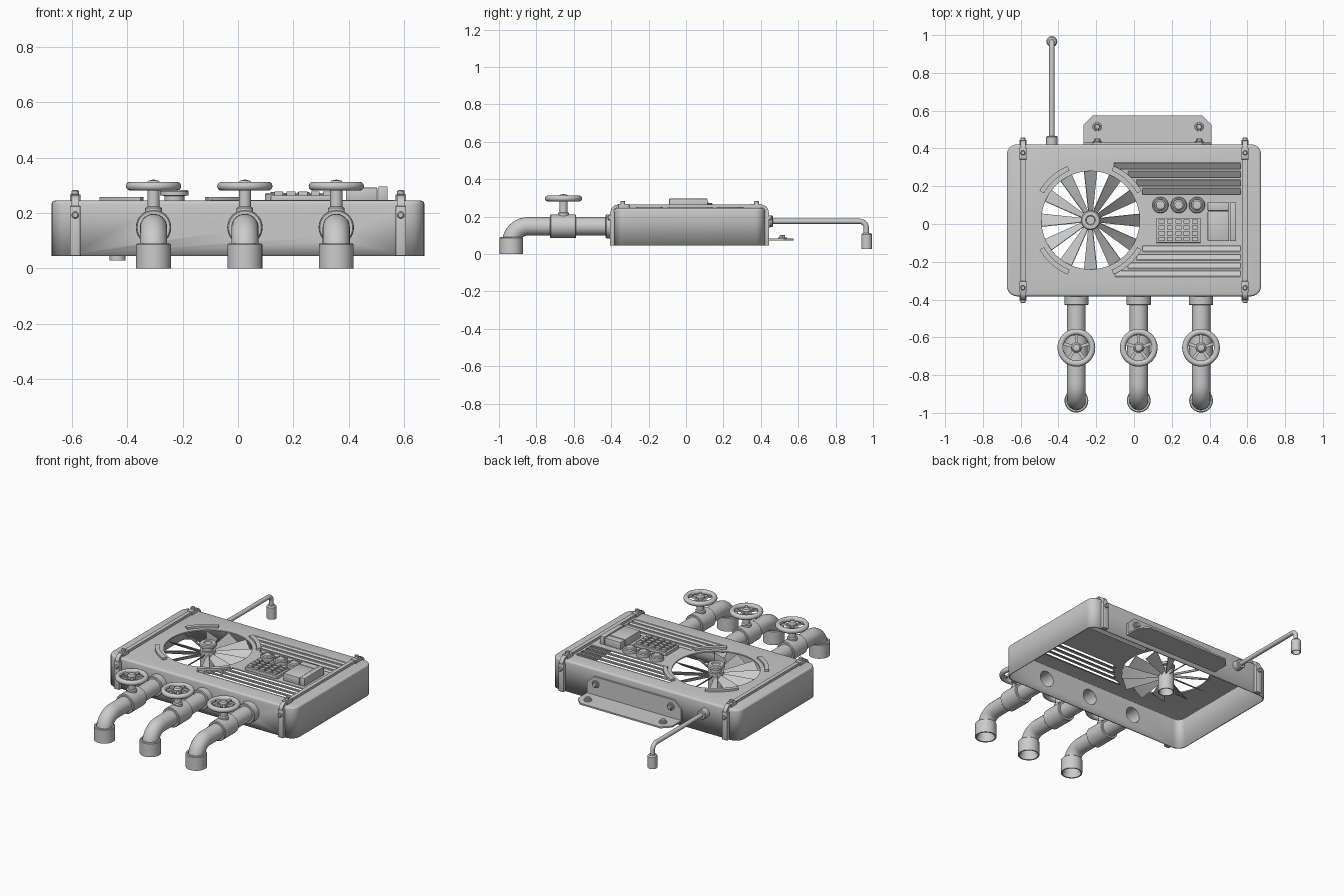
import bpy, bmesh, math
from mathutils import Vector, Matrix
from math import sin, cos, pi, radians, sqrt

if "Cube" in bpy.data.objects:
    bpy.data.objects.remove(bpy.data.objects["Cube"])


def finish(name, bm, smooth=True):
    bmesh.ops.recalc_face_normals(bm, faces=bm.faces[:])
    me = bpy.data.meshes.new(name)
    bm.to_mesh(me)
    bm.free()
    ob = bpy.data.objects.new(name, me)
    bpy.context.collection.objects.link(ob)
    if smooth:
        bpy.ops.object.select_all(action='DESELECT')
        bpy.context.view_layer.objects.active = ob
        ob.select_set(True)
        bpy.ops.object.shade_smooth_by_angle(angle=radians(35))
    return ob


def add_box(bm, lo, hi, rot=None):
    lo, hi = Vector(lo), Vector(hi)
    m = Matrix.Translation((lo + hi) / 2) @ (rot or Matrix()) @ Matrix.Diagonal((*(hi - lo), 1))
    return bmesh.ops.create_cube(bm, size=1, matrix=m)['verts']


def box(name, lo, hi, bevel=0):
    bm = bmesh.new()
    add_box(bm, lo, hi)
    if bevel:
        bmesh.ops.bevel(bm, geom=bm.edges[:], offset=bevel, segments=2, profile=0.5, affect='EDGES')
    return finish(name, bm)


def lathe(name, profile, loc, axis=(0, 0, 1), n=32):
    """Revolve (radius, height) points about an axis through loc."""
    bm = bmesh.new()
    vs = [bm.verts.new((r, 0, h)) for r, h in profile]
    es = [bm.edges.new(p) for p in zip(vs, vs[1:])]
    bmesh.ops.spin(bm, geom=vs + es, axis=(0, 0, 1), cent=(0, 0, 0), angle=2 * pi, steps=n)
    bmesh.ops.remove_doubles(bm, verts=bm.verts[:], dist=1e-5)
    rot = Vector((0, 0, 1)).rotation_difference(Vector(axis)).to_matrix().to_4x4()
    bm.transform(Matrix.Translation(loc) @ rot)
    return finish(name, bm)


def disc(r, h, c=0.004):
    return [(0, 0), (r, 0), (r, h - c), (r - c, h), (0, h)]


def bolt(name, loc, axis, r=0.024):
    lathe(name + "_washer", disc(r, 0.008, 0.002), loc, axis, 20)
    lathe(name + "_head", disc(r * 0.7, 0.022), loc, axis, 6)


def prism(name, pts, vec):
    """Extrude a flat outline along vec."""
    bm = bmesh.new()
    f = bm.faces.new([bm.verts.new(p) for p in pts])
    ex = bmesh.ops.extrude_face_region(bm, geom=[f])
    bmesh.ops.translate(bm, verts=[v for v in ex['geom'] if isinstance(v, bmesh.types.BMVert)], vec=vec)
    return finish(name, bm)


def arc(cx, cy, r, a0, a1, n=8):
    return [(cx + r * cos(radians(a0 + (a1 - a0) * i / n)),
             cy + r * sin(radians(a0 + (a1 - a0) * i / n))) for i in range(n + 1)]


def pipe(name, x, pts, r, n=24):
    """Open round tube along a path in the yz plane."""
    bm = bmesh.new()
    P = [Vector((x, *p)) for p in pts]
    rings = []
    for i, p in enumerate(P):
        t = (P[min(i + 1, len(P) - 1)] - P[max(i - 1, 0)]).normalized()
        u = Vector((1, 0, 0))
        v = t.cross(u)
        rings.append([bm.verts.new(p + r * (cos(2 * pi * k / n) * u + sin(2 * pi * k / n) * v)) for k in range(n)])
    for a, b in zip(rings, rings[1:]):
        for k in range(n):
            bm.faces.new((a[k], a[(k + 1) % n], b[(k + 1) % n], b[k]))
    return finish(name, bm)


X, Y0, Y1, ZB, ZT = 0.673, -0.383, 0.422, 0.045, 0.245
FX, FY = -0.23, 0.02
PIPES = (-0.305, 0.025, 0.355)
ROWS = (0.17, 0.215, 0.26, 0.305, -0.13, -0.175, -0.22, -0.262)


def row_start(y):
    return FX + sqrt(max(0.315 ** 2 - (abs(y - FY) + 0.005) ** 2, 0.012))


# Housing: open-bottomed shell with rounded corners
bm = bmesh.new()
add_box(bm, (-X, Y0, ZB), (X, Y1, ZT))
vert_edges = [e for e in bm.edges if abs(e.verts[0].co.z - e.verts[1].co.z) > 0.1]
bmesh.ops.bevel(bm, geom=vert_edges, offset=0.055, segments=6, profile=0.5, affect='EDGES')
top = [e for e in bm.edges if all(v.co.z > ZT - 1e-4 for v in e.verts)]
bmesh.ops.bevel(bm, geom=top, offset=0.012, segments=3, profile=0.5, affect='EDGES')
bmesh.ops.delete(bm, geom=[f for f in bm.faces if f.calc_center_median().z < ZB + 1e-4], context='FACES')
body = finish("housing", bm)

# Cutter for the fan opening, the louvre slots and the pipe holes
bm = bmesh.new()
bmesh.ops.create_cone(bm, cap_ends=True, segments=64, radius1=0.26, radius2=0.26, depth=0.1,
                      matrix=Matrix.Translation((FX, FY, ZT)))
for x in PIPES:
    bmesh.ops.create_cone(bm, cap_ends=True, segments=24, radius1=0.05, radius2=0.05, depth=0.1,
                          matrix=Matrix.Translation((x, Y0, 0.148)) @ Matrix.Rotation(pi / 2, 4, 'X'))
for y in ROWS:
    add_box(bm, (row_start(y), y - 0.014, 0.2), (0.565, y + 0.014, 0.3))
cutter = finish("opening_cutter", bm, False)
cutter.hide_render = True
bpy.context.view_layer.objects.active = body
sol = body.modifiers.new("shell", 'SOLIDIFY')
sol.thickness, sol.offset = 0.008, -1
cut = body.modifiers.new("openings", 'BOOLEAN')
cut.object, cut.solver = cutter, 'EXACT'
for m in [m.name for m in body.modifiers if m.type in ('SOLIDIFY', 'BOOLEAN')]:
    bpy.ops.object.modifier_apply(modifier=m)
bpy.data.objects.remove(cutter)

# Tilted louvre slats
bm = bmesh.new()
for y in ROWS:
    add_box(bm, (row_start(y), y - 0.024, 0.229), (0.565, y + 0.024, 0.233),
            Matrix.Rotation(radians(35 if y > 0 else -35), 4, 'X'))
finish("louvre_slats", bm)

# Fan: hub, cap and twelve twisted blades
lathe("fan_hub", [(0.0, 0.24), (0.048, 0.24), (0.048, 0.1), (0.042, 0.1), (0.042, 0.23), (0, 0.23)], (FX, FY, 0))
lathe("fan_cap", [(0, 0.24), (0.036, 0.24), (0.036, 0.262), (0.052, 0.264), (0.052, 0.278), (0.046, 0.284),
                  (0.026, 0.284), (0.022, 0.278), (0, 0.278)], (FX, FY, 0))
bm = bmesh.new()
for i in range(12):
    R = Matrix.Translation((FX, FY, 0.212)) @ Matrix.Rotation(i * pi / 6, 4, 'Z')
    sec = []
    for r, w, tilt in ((0.035, 0.016, 50), (0.15, 0.03, 42), (0.262, 0.042, 35)):
        t = radians(tilt)
        d, nrm = Vector((0, cos(t), sin(t))), Vector((0, -sin(t), cos(t))) * 0.002
        sec.append([bm.verts.new(R @ (Vector((r, 0, 0)) + s * d * w + q * nrm))
                    for s, q in ((-1, -1), (1, -1), (1, 1), (-1, 1))])
    for a, b in zip(sec, sec[1:]):
        for k in range(4):
            bm.faces.new((a[k], a[(k + 1) % 4], b[(k + 1) % 4], b[k]))
    bm.faces.new(sec[0])
    bm.faces.new(sec[-1])
finish("fan_blades", bm)

# Raised arcs around the fan
for i, a in enumerate((30, 113, 210, 293)):
    ring = arc(FX, FY, 0.312, a, a + 37, 14) + arc(FX, FY, 0.285, a + 37, a, 14)
    prism(f"fan_guard_{i}", [(x, y, ZT - 0.002) for x, y in ring], (0, 0, 0.015))

# Controls: dials, keypad and switch box
for i, x in enumerate((0.14, 0.237, 0.333)):
    lathe(f"dial_{i}", [(0, 0), (0.043, 0), (0.043, 0.022), (0.038, 0.027), (0.032, 0.027), (0.03, 0.022),
                        (0.022, 0.03), (0, 0.032)], (x, 0.1, ZT))
box("keypad_base", (0.118, -0.1, ZT - 0.002), (0.352, 0.033, 0.264), 0.003)
bm = bmesh.new()
for c in range(5):
    for r in range(4):
        x, y = 0.147 + c * 0.044, -0.08 + r * 0.031
        add_box(bm, (x - 0.016, y - 0.011, 0.26), (x + 0.016, y + 0.011, 0.278))
finish("keypad_keys", bm)
box("switch_box_base", (0.39, -0.09, ZT - 0.002), (0.503, 0.066, 0.292), 0.003)
box("switch_box_end", (0.39, 0.07, ZT - 0.002), (0.503, 0.115, 0.292), 0.003)
box("switch_box_side", (0.507, -0.09, ZT - 0.002), (0.54, 0.115, 0.296), 0.003)

# Straps over the housing with end clips and bolts
for i, x in enumerate((-0.588, 0.588)):
    a, b, zt, t = Y0 - 0.02, Y1 + 0.02, 0.264, 0.016
    out = [(a, ZB)] + arc(a + 0.04, zt - 0.04, 0.04, 180, 90) + arc(b - 0.04, zt - 0.04, 0.04, 90, 0) + [(b, ZB)]
    inn = [(b - t, ZB)] + arc(b - 0.04, zt - 0.04, 0.04 - t, 0, 90) + arc(a + 0.04, zt - 0.04, 0.04 - t, 90, 180) + [(a + t, ZB)]
    prism(f"strap_{i}", [(x - 0.013, y, z) for y, z in out + inn], (0.026, 0, 0))
    for j, (ye, s) in enumerate(((a, 1), (b, -1))):
        box(f"strap_clip_top_{i}{j}", (x - 0.019, min(ye + s * .04, ye + s * .1), 0.245),
            (x + 0.019, max(ye + s * .04, ye + s * .1), 0.268), 0.003)
        box(f"strap_clip_side_{i}{j}", (x - 0.019, min(ye - s * .003, ye + s * .022), ZB),
            (x + 0.019, max(ye - s * .003, ye + s * .022), 0.225), 0.003)
        lathe(f"strap_top_bolt_{i}{j}", disc(0.013, 0.018), (x, ye + s * 0.065, 0.266), n=12)
        lathe(f"strap_side_bolt_{i}{j}", disc(0.013, 0.016), (x, ye, 0.193), (0, -s, 0), 12)

# Three outlet pipes with valves and handwheels
for i, x in enumerate(PIPES):
    pipe(f"outlet_pipe_{i}", x, [(Y0 + 0.005, 0.148)] + arc(-0.845, 0.058, 0.09, 90, 180, 10) + [(-0.935, 0.02)], 0.049)
    lathe(f"pipe_collar_{i}", [(0.049, 0), (0.064, 0), (0.064, 0.045), (0.06, 0.049), (0.049, 0.049)],
          (x, Y0 + 0.002, 0.148), (0, -1, 0))
    lathe(f"valve_body_{i}", [(0.049, 0), (0.059, 0), (0.063, 0.004), (0.063, 0.136), (0.059, 0.14), (0.049, 0.14)],
          (x, -0.587, 0.148), (0, -1, 0))
    lathe(f"spout_{i}", [(0.049, 0.09), (0.059, 0.09), (0.063, 0.086), (0.063, 0), (0.055, 0), (0.055, 0.085)],
          (x, -0.935, 0))
    lathe(f"valve_stem_{i}", [(0.03, 0.19), (0.03, 0.218), (0.022, 0.223), (0.022, 0.285), (0.026, 0.29),
                              (0.026, 0.308), (0.018, 0.317), (0, 0.321)], (x, -0.655, 0), n=24)
    rim = [(0.084 + 0.016 * cos(2 * pi * k / 12), 0.016 * sin(2 * pi * k / 12)) for k in range(13)]
    lathe(f"handwheel_rim_{i}", rim, (x, -0.655, 0.297), n=40)
    bm = bmesh.new()
    for k in range(5):
        vs = add_box(bm, (0.015, -0.008, -0.006), (0.08, 0.008, 0.006))
        bmesh.ops.transform(bm, verts=vs, matrix=Matrix.Translation((x, -0.655, 0.297)) @
                            Matrix.Rotation(pi / 2 + k * 2 * pi / 5, 4, 'Z'))
    finish(f"handwheel_spokes_{i}", bm)

# Thin rear pipe with nozzle
pipe("rear_pipe", -0.435, [(Y1, 0.175)] + arc(0.928, 0.139, 0.036, 90, 0) + [(0.964, 0.08)], 0.014, 16)
lathe("rear_pipe_collar", disc(0.03, 0.045), (-0.435, Y1 - 0.002, 0.175), (0, 1, 0), 24)
lathe("rear_nozzle", [(0.012, 0.112), (0.022, 0.112), (0.029, 0.104), (0.029, 0.028), (0.024, 0.028),
                      (0.024, 0.1), (0.012, 0.1)], (-0.435, 0.966, 0), n=24)

# Rear mounting bracket
L, R, c = -0.268, 0.41, 0.05
prism("bracket_flange", [(L, Y1, 0.072), (R, Y1, 0.072), (R, 0.575 - c, 0.072), (R - c, 0.575, 0.072),
                         (L + c, 0.575, 0.072), (L, 0.575 - c, 0.072)], (0, 0, 0.01))
prism("bracket_plate", [(L, Y1, 0.072), (R, Y1, 0.072), (R, Y1, 0.2 - c), (R - c, Y1, 0.2),
                        (L + c, Y1, 0.2), (L, Y1, 0.2 - c)], (0, 0.01, 0))
for i, x in enumerate((-0.195, 0.345)):
    bolt(f"flange_bolt_{i}", (x, 0.515, 0.081), (0, 0, 1))
    bolt(f"plate_bolt_{i}", (x, Y1 + 0.009, 0.155), (0, 1, 0))
